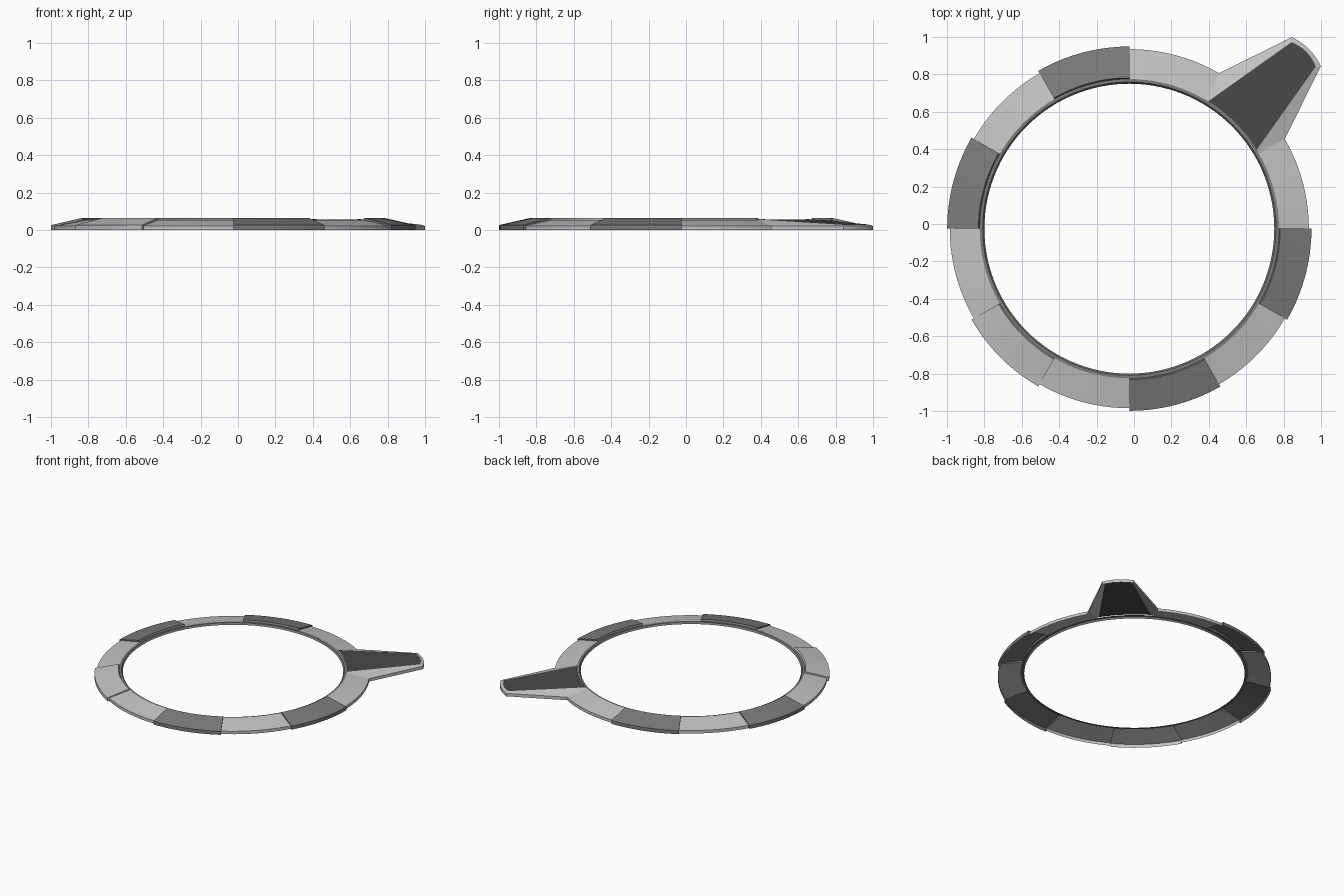
import bpy, bmesh, math
from mathutils import Vector

if "Cube" in bpy.data.objects:
    bpy.data.objects.remove(bpy.data.objects["Cube"])

C = -0.025            # ring centre on x and y
D = math.sqrt(0.5)


def material(name, v):
    m = bpy.data.materials.new(name)
    m.diffuse_color = (v, v, v, 1)
    m.use_nodes = True
    m.node_tree.nodes["Principled BSDF"].inputs["Base Color"].default_value = m.diffuse_color
    return m


LIGHT = material("light_grey", 0.55)
DARK = material("mid_grey", 0.2)
PLATE = material("charcoal", 0.065)


def finish(name, bm, mats, smooth=True):
    me = bpy.data.meshes.new(name)
    bm.to_mesh(me)
    bm.free()
    for m in mats:
        me.materials.append(m)
    ob = bpy.data.objects.new(name, me)
    bpy.context.collection.objects.link(ob)
    if smooth:
        bpy.ops.object.select_all(action='DESELECT')
        ob.select_set(True)
        bpy.context.view_layer.objects.active = ob
        bpy.ops.object.shade_smooth_by_angle(angle=math.radians(15))


def on_ring(r, z, deg):
    a = math.radians(deg)
    return (C + r * math.cos(a), C + r * math.sin(a), z)


def arc(name, profile, a0, a1, mat, cap=None):
    """Sweep an open (radius, z) profile, outside to inside, between two angles."""
    bm = bmesh.new()
    steps = int((a1 - a0) / 3)
    rows = [[bm.verts.new(on_ring(r, z, a0 + (a1 - a0) * i / steps)) for r, z in profile]
            for i in range(steps + 1)]
    for p, q in zip(rows, rows[1:]):
        for k in range(len(profile) - 1):
            bm.faces.new((p[k], q[k], q[k + 1], p[k + 1]))
    # Step walls down to the neighbouring low segments
    if cap:
        for a, flip in ((a0, False), (a1, True)):
            vs = [bm.verts.new(on_ring(r, z, a)) for r, z in profile + cap[::-1]]
            bm.faces.new(vs[::-1] if flip else vs)
    bmesh.ops.remove_doubles(bm, verts=bm.verts, dist=0.0002)
    finish(name, bm, [mat])


# Inner ring, a thin lip
arc("inner_ring", [(0.802, 0.0525), (0.784, 0.0525), (0.775, 0.040)], 0, 360, DARK)

# Hollow bezel segments, 30 degrees each: low light ones and raised ones
LOW = [(0.96, 0), (0.96, 0.023), (0.80, 0.054)]
RAISED = [(0.974, 0), (0.974, 0.027), (0.807, 0.065), (0.799, 0.050)]
for a in range(0, 360, 30):
    if a == 30:
        continue
    if a in (90, 150, 270, 330):
        arc(f"raised_dark_segment_{a}", RAISED, a, a + 30, DARK, LOW)
    elif a == 210:
        arc("raised_light_segment", RAISED, a, a + 30, LIGHT, LOW)
    else:
        arc(f"low_segment_{a}", LOW, a, a + 30, LIGHT)

# Hollow pointer on the diagonal: u runs outward, v across
bm = bmesh.new()
core = Vector((C + 1.05 * D, C + 1.05 * D, -0.5))


def face(points, index):
    vs = [bm.verts.new((C + (u - v) * D, C + (u + v) * D, z)) for u, v, z in points]
    f = bm.faces.new(vs)
    f.material_index = index
    f.normal_update()
    if f.normal.dot(f.calc_center_median() - core) < 0:
        f.normal_flip()


def top(p):
    return (*p, 0.058 - (p[0] - 0.785) * 0.052)


def polar(r, deg):
    return (r * math.cos(math.radians(deg)), r * math.sin(math.radians(deg)))


def low(p):
    return (p[0], p[1], 0)


def tip(u, half):
    return [(u + 0.02 * (1 - t * t), half * t) for t in [i / 4 for i in range(-4, 5)]]


base = [polar(0.802, 13.2 * i / 4) for i in range(-4, 5)]   # inner edge of the plate
end = tip(1.318, 0.092)                                      # outer edge of the plate
rim = tip(1.338, 0.110)                                      # outer edge of the rim

# Dark plate in strips, and the light rim round the tip
for i in range(8):
    face([top(p) for p in (base[i], end[i], end[i + 1], base[i + 1])], 1)
    e, f, g, h = end[i], end[i + 1], rim[i + 1], rim[i]
    face([top(e), top(f), (*g, 0.023), (*h, 0.023)], 0)
    face([(*h, 0.023), (*g, 0.023), low(g), low(h)], 0)

# Light flanks on both sides
for s, k in ((-1, 0), (1, 8)):
    p0, p1 = polar(0.80, 15 * s), polar(0.96, 15 * s)
    q0, q2, p2 = base[k], end[k], rim[k]
    a0, a1, a2 = (*p0, 0.054), (*p1, 0.023), (*p2, 0.023)
    face([a0, a1, top(q0)], 0)
    face([a1, a2, top(q2)], 0)
    face([a1, top(q2), top(q0)], 0)
    face([a1, a2, low(p2), low(p1)], 0)
bmesh.ops.remove_doubles(bm, verts=bm.verts, dist=0.0002)
finish("pointer", bm, [LIGHT, PLATE], smooth=False)
